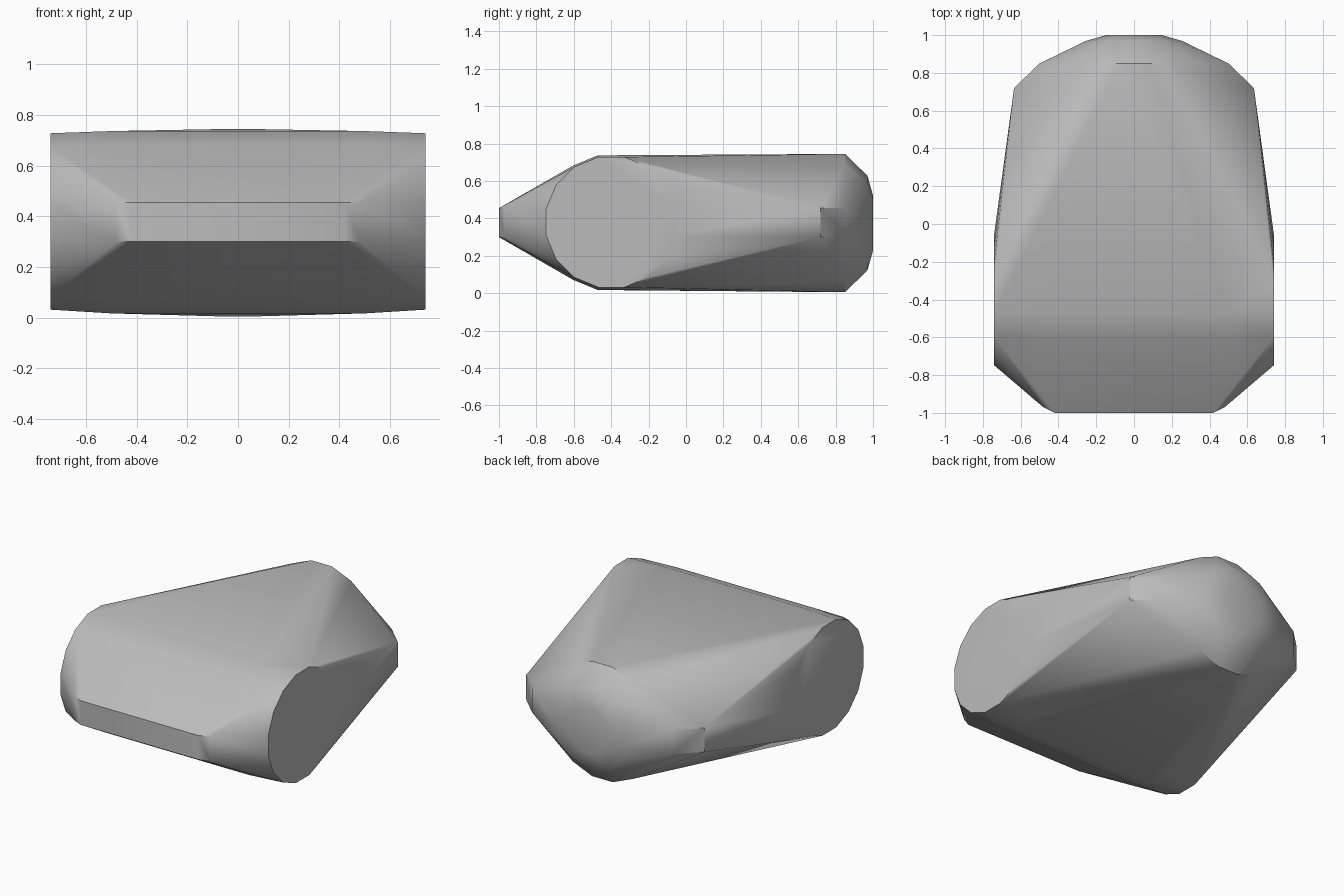
import bpy, bmesh, math

cube = bpy.data.objects.get("Cube")
if cube:
    bpy.data.objects.remove(cube, do_unlink=True)

grey = bpy.data.materials.new("plain grey")
grey.use_nodes = True
colour = (0.5, 0.5, 0.5, 1)
grey.diffuse_color = colour
grey.node_tree.nodes["Principled BSDF"].inputs["Base Color"].default_value = colour

MID = 0.375
SIDES = 16
bm = bmesh.new()


def ring_angles():
    return [(i + 0.5) * 2 * math.pi / SIDES for i in range(SIDES)]


def side_disc(x, y, z, radius):
    """Sixteen-sided disc facing sideways, on both sides."""
    for a in ring_angles():
        for s in (-1, 1):
            bm.verts.new((s * x, y + radius * math.cos(a), z + radius * math.sin(a)))


def back_ring(y, radius):
    """Sixteen-sided ring facing the back."""
    for a in ring_angles():
        bm.verts.new((radius * math.cos(a), y, MID + radius * math.sin(a)))


def corner_post(x, y, low=0.3, high=0.455):
    """Short upright edge, on both sides."""
    for s in (-1, 1):
        for z in (low, high):
            bm.verts.new((s * x, y, z))


# Round side caps and the slightly fuller middle barrel
side_disc(0.74, -0.40, 0.38, 0.355)
side_disc(0.50, -0.40, 0.377, 0.367)

# Blunt nose and rear corner blocks
corner_post(0.42, -1.0)
corner_post(0.48, -0.97)
corner_post(0.635, 0.72)
corner_post(0.50, 0.85)

# Domed back
back_ring(0.85, 0.377)
back_ring(0.97, 0.258)
back_ring(1.0, 0.15)

# Wrap everything in one convex shell
hull = bmesh.ops.convex_hull(bm, input=bm.verts)
loose = {v for v in hull["geom_interior"] + hull["geom_unused"]
         if isinstance(v, bmesh.types.BMVert)}
bmesh.ops.delete(bm, geom=list(loose), context="VERTS")
bmesh.ops.dissolve_limit(bm, angle_limit=math.radians(0.5),
                         verts=bm.verts, edges=bm.edges)
bmesh.ops.recalc_face_normals(bm, faces=bm.faces)

mesh = bpy.data.meshes.new("body_shell")
bm.to_mesh(mesh)
bm.free()
mesh.materials.append(grey)
shell = bpy.data.objects.new("body_shell", mesh)
bpy.context.collection.objects.link(shell)

bpy.ops.object.select_all(action="DESELECT")
shell.select_set(True)
bpy.context.view_layer.objects.active = shell
bpy.ops.object.shade_smooth_by_angle(angle=math.radians(30))
